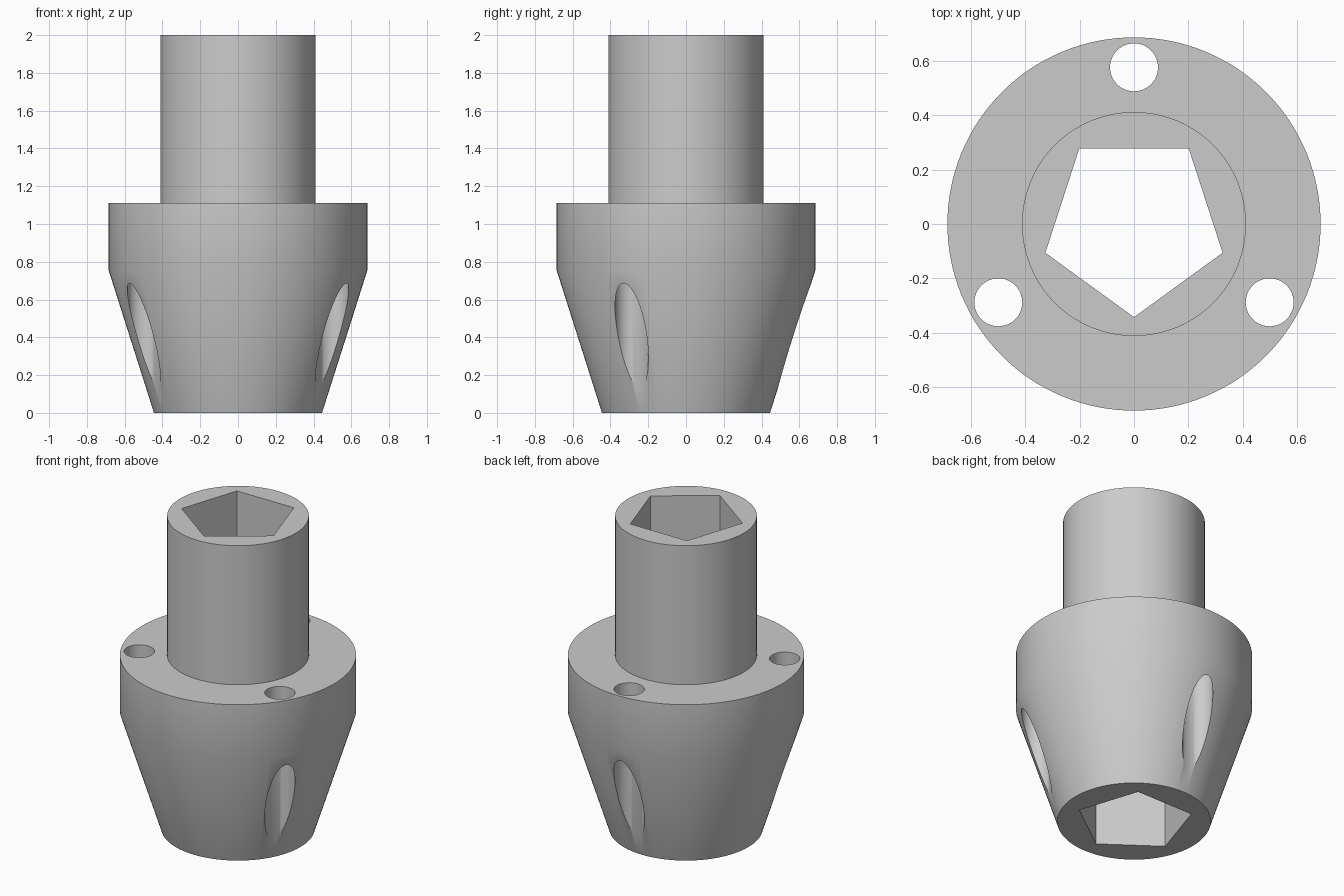
import bpy, bmesh, math
from mathutils import Matrix, Vector

cube = bpy.data.objects.get("Cube")
if cube:
    bpy.data.objects.remove(cube, do_unlink=True)

SIDES = 128
HOLE_RING, HOLE_RADIUS = 0.575, 0.088

grey = bpy.data.materials.new("plain grey")
grey.use_nodes = True
colour = (0.6, 0.6, 0.6, 1)
grey.diffuse_color = colour
grey.node_tree.nodes["Principled BSDF"].inputs["Base Color"].default_value = colour


def make_object(name, bm):
    bmesh.ops.recalc_face_normals(bm, faces=bm.faces)
    mesh = bpy.data.meshes.new(name)
    bm.to_mesh(mesh)
    bm.free()
    mesh.materials.append(grey)
    obj = bpy.data.objects.new(name, mesh)
    bpy.context.collection.objects.link(obj)
    return obj


def lathe(name, profile):
    """Solid of revolution from (radius, height) pairs, capped at both ends."""
    bm = bmesh.new()
    rings = [[bm.verts.new((r * math.cos(a), r * math.sin(a), z))
              for a in (math.tau * i / SIDES for i in range(SIDES))]
             for r, z in profile]
    for low, high in zip(rings, rings[1:]):
        for i in range(SIDES):
            j = (i + 1) % SIDES
            bm.faces.new((low[i], low[j], high[j], high[i]))
    bm.faces.new(rings[0])
    bm.faces.new(rings[-1])
    return make_object(name, bm)


def prism_cutter(name, sides, radius, centre, turn):
    """Upright prism that passes through the whole body."""
    bm = bmesh.new()
    place = Matrix.Translation(Vector((*centre, 1))) @ Matrix.Rotation(turn, 4, 'Z')
    ring = [bm.verts.new(place @ Vector((radius * math.cos(math.tau * i / sides),
                                         radius * math.sin(math.tau * i / sides), -1.2)))
            for i in range(sides)]
    base = bm.faces.new(ring)
    top = bmesh.ops.extrude_face_region(bm, geom=[base])["geom"]
    bmesh.ops.translate(bm, vec=(0, 0, 2.4),
                        verts=[v for v in top if isinstance(v, bmesh.types.BMVert)])
    obj = make_object(name, bm)
    obj.hide_render = True
    return obj


# Tapered body, flange and neck
body = lathe("hub_body", [(0.445, 0), (0.685, 0.755), (0.685, 1.11), (0.411, 1.11), (0.411, 2)])

# Five-sided socket and three bolt holes that break out through the taper
cutters = [prism_cutter("socket_cutter", 5, 0.342, (0, 0), -math.pi / 2)]
for k in range(3):
    a = math.pi / 2 + k * math.tau / 3
    cutters.append(prism_cutter("bolt_hole_cutter", 48, HOLE_RADIUS,
                                (HOLE_RING * math.cos(a), HOLE_RING * math.sin(a)), a))

bpy.ops.object.select_all(action='DESELECT')
bpy.context.view_layer.objects.active = body
body.select_set(True)
for cutter in cutters:
    cut = body.modifiers.new(cutter.name, 'BOOLEAN')
    cut.operation, cut.solver, cut.object = 'DIFFERENCE', 'EXACT', cutter
    bpy.ops.object.modifier_apply(modifier=cut.name)
    bpy.data.objects.remove(cutter, do_unlink=True)

bpy.ops.object.shade_smooth_by_angle(angle=math.radians(30))
